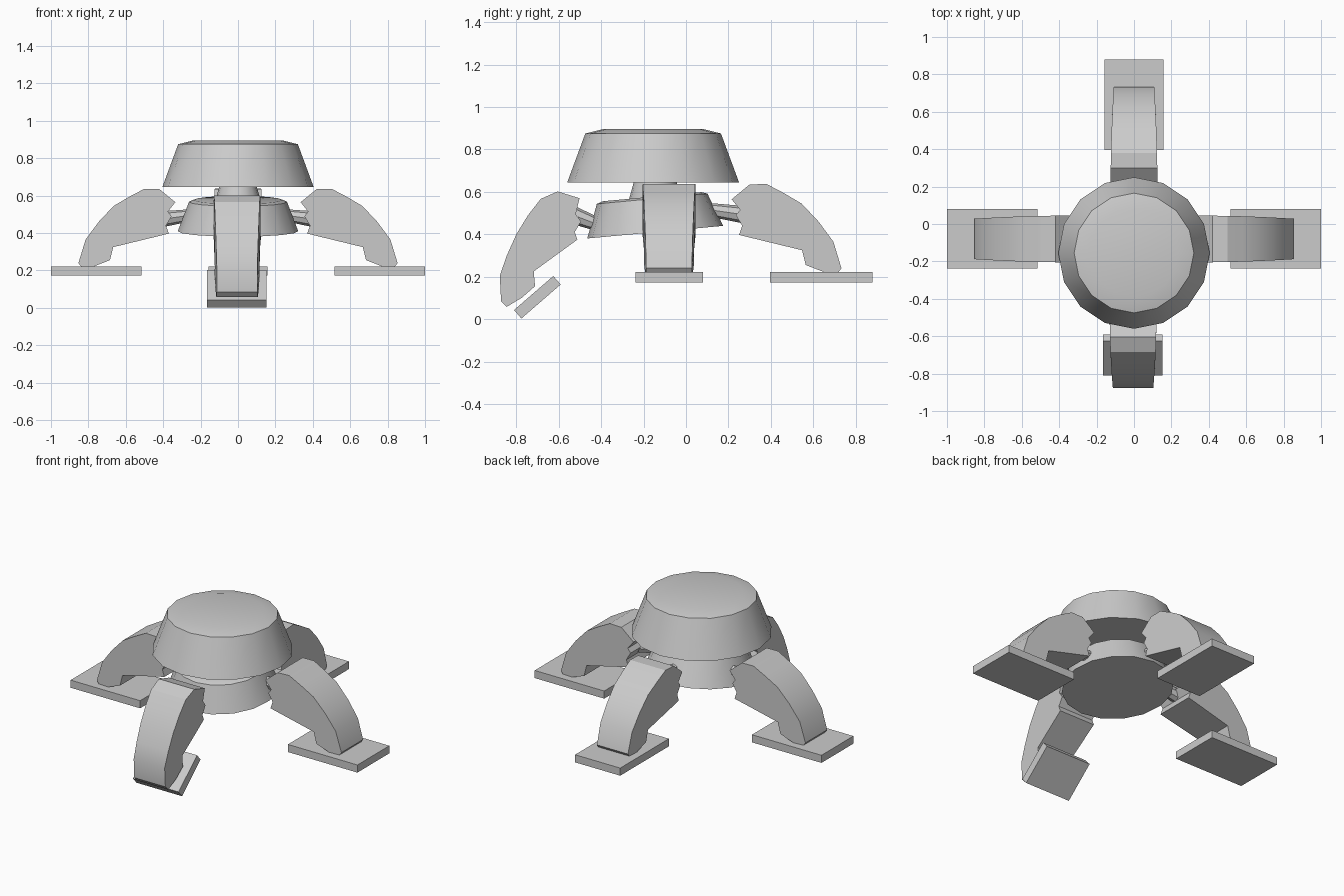
import bpy, bmesh, math
from mathutils import Matrix, Vector

if "Cube" in bpy.data.objects:
    bpy.data.objects.remove(bpy.data.objects["Cube"], do_unlink=True)

grey = bpy.data.materials.new("light_grey")
grey.use_nodes = True
grey.diffuse_color = (0.6, 0.6, 0.6, 1)
grey.node_tree.nodes["Principled BSDF"].inputs["Base Color"].default_value = (0.6, 0.6, 0.6, 1)


def finish(name, bm, matrix=Matrix(), smooth=True):
    bm.transform(matrix)
    bmesh.ops.recalc_face_normals(bm, faces=bm.faces[:])
    mesh = bpy.data.meshes.new(name)
    bm.to_mesh(mesh)
    bm.free()
    mesh.materials.append(grey)
    obj = bpy.data.objects.new(name, mesh)
    bpy.context.collection.objects.link(obj)
    if smooth:
        bpy.ops.object.select_all(action='DESELECT')
        bpy.context.view_layer.objects.active = obj
        obj.select_set(True)
        bpy.ops.object.shade_smooth_by_angle(angle=math.radians(28))
    return obj


def lathe(name, rings, matrix, sides=16, dish=None):
    """Stack of polygon rings (radius, z), closed at both ends."""
    bm = bmesh.new()
    loops = []
    for r, z in rings:
        angles = [2 * math.pi * i / sides for i in range(sides)]
        loops.append([bm.verts.new((r * math.cos(a), r * math.sin(a), z)) for a in angles])
    for low, high in zip(loops, loops[1:]):
        for i in range(sides):
            j = (i + 1) % sides
            bm.faces.new((low[i], low[j], high[j], high[i]))
    bm.faces.new(loops[0])
    top = bm.faces.new(loops[-1])
    if dish is not None:
        middle = bmesh.ops.poke(bm, faces=[top])["verts"][0]
        middle.co.z = dish
    return finish(name, bm, matrix)


def box(name, size, matrix):
    bm = bmesh.new()
    bmesh.ops.create_cube(bm, size=1)
    bmesh.ops.scale(bm, vec=size, verts=bm.verts)
    return finish(name, bm, matrix, smooth=False)


def leg(name, profile, matrix):
    """Side profile (outward, up) given thickness, narrowing towards the foot."""
    reach = [p[0] for p in profile]
    start, span = min(reach), max(reach) - min(reach)
    bm = bmesh.new()
    sides = []
    for s in (-1, 1):
        sides.append([bm.verts.new((d, s * (0.125 - 0.017 * ((d - start) / span) ** 2), z))
                      for d, z in profile])
        bm.faces.new(sides[-1])
    n = len(profile)
    for i in range(n):
        j = (i + 1) % n
        bm.faces.new((sides[0][i], sides[0][j], sides[1][j], sides[1][i]))
    return finish(name, bm, matrix)


def place(x, y, turn=0):
    return Matrix.Translation((x, y, 0)) @ Matrix.Rotation(math.radians(turn), 4, 'Z')


# Upper body dome and the tilted lower body
lathe("upper_body", [(0.405, 0.645), (0.32, 0.875), (0.237, 0.896)],
      place(0, -0.155), dish=0.887)
tilt = Matrix.Translation((0, -0.145, 0.41)) @ Matrix.Rotation(math.radians(5.3), 4, 'X')
lathe("lower_body", [(0.322, 0), (0.262, 0.158), (0.235, 0.168)], tilt)
lathe("neck", [(0.125, 0.56), (0.1, 0.65)], place(0, -0.145))

# Legs: one shared shape, and a more bent front one
leg_shape = [(0.335, 0.565), (0.42, 0.635), (0.5, 0.637), (0.58, 0.595), (0.665, 0.545),
             (0.745, 0.46), (0.815, 0.365), (0.853, 0.24), (0.84, 0.222), (0.77, 0.222),
             (0.685, 0.255), (0.667, 0.325), (0.37, 0.397), (0.385, 0.44),
             (0.355, 0.49), (0.375, 0.515)]
front_shape = [(0.502, 0.57), (0.605, 0.602), (0.685, 0.567), (0.745, 0.49), (0.8, 0.4),
               (0.845, 0.3), (0.878, 0.205), (0.872, 0.085), (0.845, 0.058), (0.775, 0.1),
               (0.712, 0.155), (0.718, 0.225), (0.512, 0.375), (0.525, 0.41),
               (0.495, 0.46), (0.52, 0.495)]
leg("left_leg", leg_shape, place(0, -0.08))
leg("right_leg", leg_shape, place(0, -0.08, 180))
leg("back_leg", leg_shape, place(0, -0.12, 90))
leg("front_leg", front_shape, place(-0.005, 0, -90))

# Flat feet and the tilted front foot
for name, x in (("left_foot", 0.758), ("right_foot", -0.758)):
    box(name, (0.485, 0.318, 0.048), Matrix.Translation((x, -0.08, 0.197)))
box("back_foot", (0.315, 0.485, 0.048), Matrix.Translation((0, 0.638, 0.197)))
box("front_foot", (0.318, 0.245, 0.053),
    Matrix.Translation((-0.006, -0.701, 0.103)) @ Matrix.Rotation(math.radians(40.9), 4, 'X'))


# Hip joints between the lower body and the legs
def hip(name, start, end):
    a, b = Vector(start), Vector(end)
    turn = (b - a).to_track_quat('Z', 'Y').to_matrix().to_4x4()
    lathe(name, [(0.03, 0), (0.042, (b - a).length)], Matrix.Translation(a) @ turn, sides=8)


for name, s in (("left_hip", 1), ("right_hip", -1)):
    hip(name, (s * 0.22, -0.09, 0.5), (s * 0.4, -0.09, 0.475))
hip("back_hip", (0, 0.08, 0.52), (0, 0.29, 0.49))
hip("front_hip", (0, -0.4, 0.44), (0, -0.53, 0.49))
